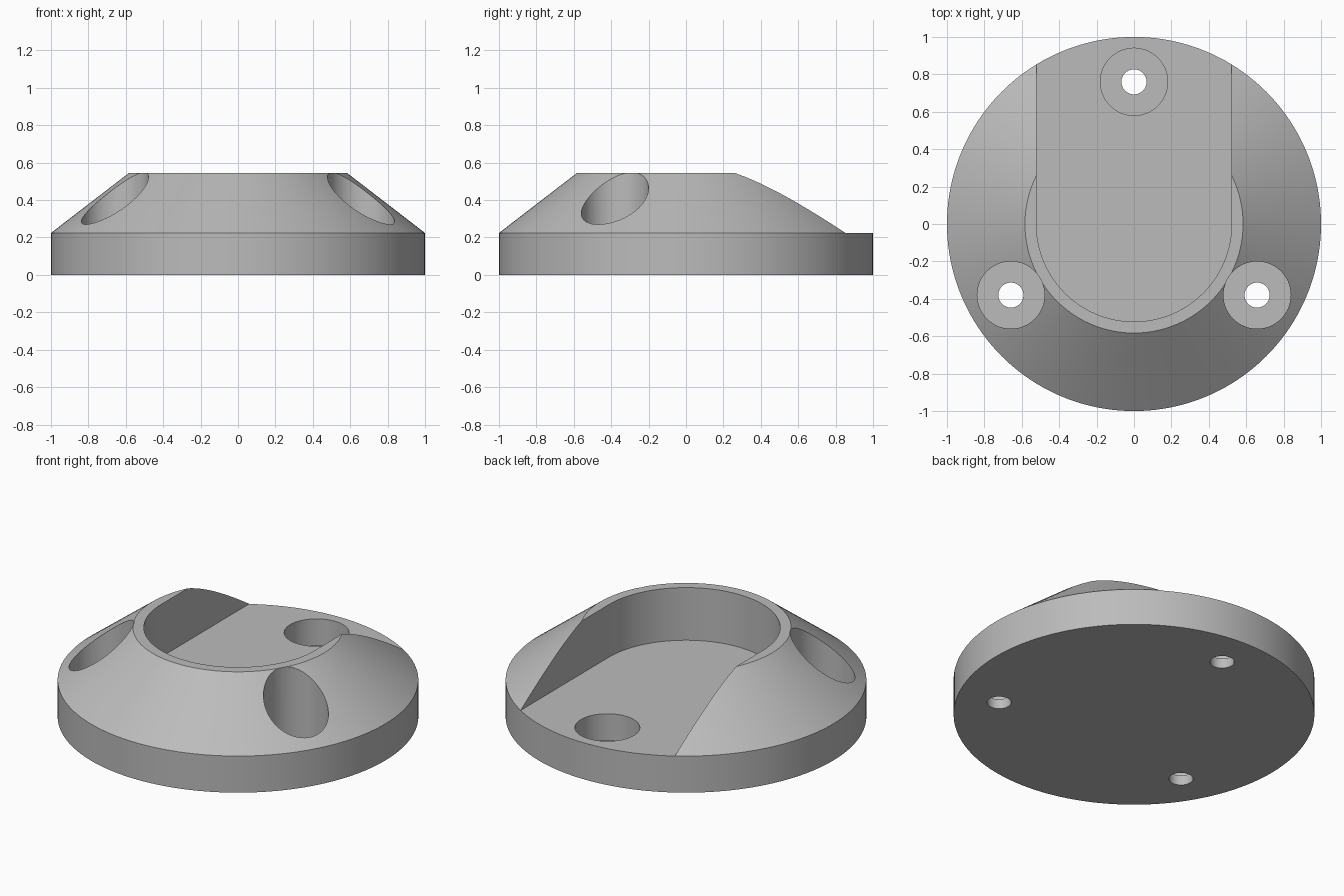
import bpy
import bmesh
from math import cos, sin, pi, radians

# Start from an empty scene slot
default = bpy.data.objects.get("Cube")
if default:
    bpy.data.objects.remove(default, do_unlink=True)

# Main dimensions
RIM_R, TOP_R = 1.0, 0.583
RIM_Z, TOP_Z = 0.224, 0.545
POCKET_R = 0.522
BOLT_CIRCLE, BORE_R, HOLE_R, BORE_Z = 0.76, 0.18, 0.067, 0.06

grey = bpy.data.materials.new("plain grey")
grey.use_nodes = True
colour = (0.5, 0.5, 0.5, 1)
grey.diffuse_color = colour
grey.node_tree.nodes["Principled BSDF"].inputs["Base Color"].default_value = colour


def make_object(name, bm):
    bmesh.ops.recalc_face_normals(bm, faces=bm.faces)
    mesh = bpy.data.meshes.new(name)
    bm.to_mesh(mesh)
    bm.free()
    mesh.materials.append(grey)
    obj = bpy.data.objects.new(name, mesh)
    bpy.context.collection.objects.link(obj)
    return obj


def turned(name, profile, segments, centre=(0, 0)):
    """Solid of revolution from (radius, height) points, capped at both ends."""
    bm = bmesh.new()
    rings = []
    for r, z in profile:
        rings.append([bm.verts.new((centre[0] + r * cos(2 * pi * i / segments),
                                    centre[1] + r * sin(2 * pi * i / segments), z))
                      for i in range(segments)])
    for low, high in zip(rings, rings[1:]):
        for i in range(segments):
            j = (i + 1) % segments
            bm.faces.new((low[i], low[j], high[j], high[i]))
    bm.faces.new(rings[0])
    bm.faces.new(rings[-1])
    return make_object(name, bm)


def slot(name, radius, back, bottom, top, steps=80):
    """Upright U-shaped prism, round at the front and open to the back."""
    outline = [(-radius, back)]
    outline += [(radius * cos(pi + pi * i / steps), radius * sin(pi + pi * i / steps))
                for i in range(steps + 1)]
    outline.append((radius, back))
    bm = bmesh.new()
    base = bm.faces.new([bm.verts.new((x, y, bottom)) for x, y in outline])
    lifted = bmesh.ops.extrude_face_region(bm, geom=[base], use_keep_orig=True)
    moved = [v for v in lifted["geom"] if isinstance(v, bmesh.types.BMVert)]
    bmesh.ops.translate(bm, verts=moved, vec=(0, 0, top - bottom))
    return make_object(name, bm)


# Round base with a conical shoulder
body = turned("mounting_base",
              [(RIM_R, 0), (RIM_R, RIM_Z), (TOP_R, TOP_Z)], 160)

# Pocket that opens to the back, and three counterbored screw holes
cutters = [slot("pocket_cutter", POCKET_R, 1.3, RIM_Z - 0.001, 1)]
for k in range(3):
    angle = radians(90 + 120 * k)
    cutters.append(turned("screw_hole_cutter",
                          [(HOLE_R, -0.2), (HOLE_R, BORE_Z), (BORE_R, BORE_Z), (BORE_R, 1)],
                          64, (BOLT_CIRCLE * cos(angle), BOLT_CIRCLE * sin(angle))))

bpy.context.view_layer.objects.active = body
for cutter in cutters:
    cutter.hide_render = True
    cut = body.modifiers.new("cut", 'BOOLEAN')
    cut.operation = 'DIFFERENCE'
    cut.solver = 'EXACT'
    cut.object = cutter
    bpy.ops.object.modifier_apply(modifier=cut.name)
    bpy.data.objects.remove(cutter, do_unlink=True)

# Smooth curved walls, crisp edges
bpy.ops.object.select_all(action='DESELECT')
body.select_set(True)
bpy.ops.object.shade_smooth_by_angle(angle=radians(25))
